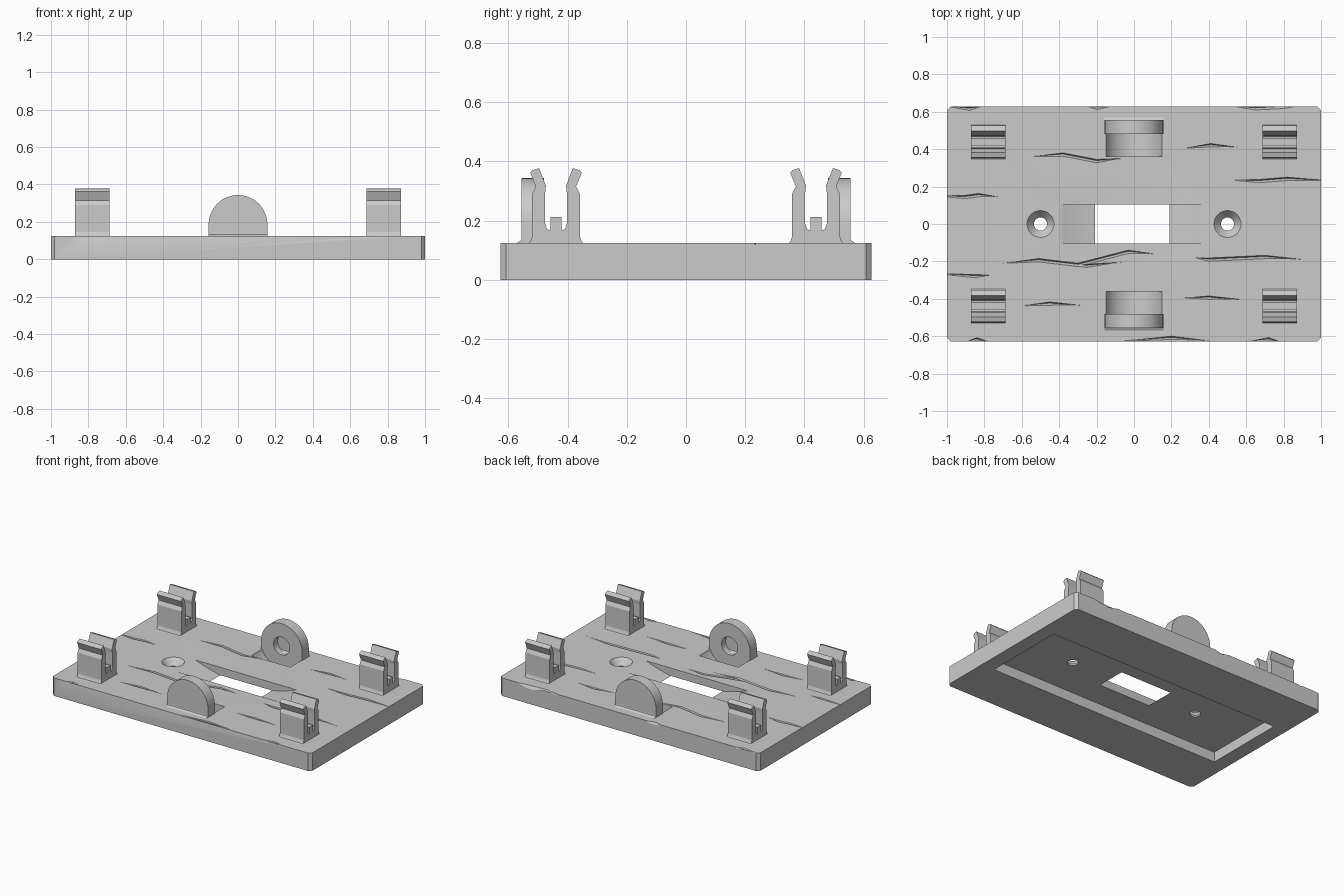
import bpy, bmesh, math
from mathutils import Vector, Matrix

cube = bpy.data.objects.get("Cube")
if cube:
    bpy.data.objects.remove(cube, do_unlink=True)

TOP = 0.125  # height of the plate surface

grey = bpy.data.materials.new("plain grey")
grey.use_nodes = True
grey.diffuse_color = (0.6, 0.6, 0.6, 1)
grey.node_tree.nodes["Principled BSDF"].inputs["Base Color"].default_value = grey.diffuse_color


def finish(name, bm):
    bmesh.ops.recalc_face_normals(bm, faces=bm.faces[:])
    mesh = bpy.data.meshes.new(name)
    bm.to_mesh(mesh)
    bm.free()
    mesh.materials.append(grey)
    obj = bpy.data.objects.new(name, mesh)
    bpy.context.collection.objects.link(obj)
    return obj


def box(name, x, y, z):
    bm = bmesh.new()
    bmesh.ops.create_cube(bm, size=1)
    for v in bm.verts:
        for axis, span in enumerate((x, y, z)):
            v.co[axis] = span[0] if v.co[axis] < 0 else span[1]
    return finish(name, bm)


def cone(name, centre, r1, r2, depth, along_y=False, sides=48):
    bm = bmesh.new()
    turn = Matrix.Rotation(math.pi / 2, 4, "X") if along_y else Matrix()
    bmesh.ops.create_cone(bm, cap_ends=True, segments=sides, radius1=r1, radius2=r2,
                          depth=depth, matrix=Matrix.Translation(centre) @ turn)
    return finish(name, bm)


def prism(name, points, offset):
    """Extrude a closed outline along an offset."""
    bm = bmesh.new()
    face = bm.faces.new([bm.verts.new(p) for p in points])
    new = bmesh.ops.extrude_face_region(bm, geom=[face])["geom"]
    moved = [g for g in new if isinstance(g, bmesh.types.BMVert)]
    bmesh.ops.translate(bm, verts=moved, vec=Vector(offset))
    return finish(name, bm)


def crack(path):
    """V-shaped groove cutter that tapers at both ends."""
    bm = bmesh.new()
    rings = []
    last = len(path) - 1
    for i, (x, y) in enumerate(path):
        size = 0.1 if i in (0, last) else 1
        w, d = 0.013 * size, 0.022 * size
        rings.append([bm.verts.new(p) for p in
                      ((x, y - w, TOP + 0.01), (x, y + w, TOP + 0.01), (x, y + w / 3, TOP - d))])
    for a, b in zip(rings, rings[1:]):
        for k in range(3):
            n = (k + 1) % 3
            bm.faces.new((a[k], a[n], b[n], b[k]))
    bm.faces.new(rings[0])
    bm.faces.new(rings[-1])
    return finish("crack_cutter", bm)


def cut(target, cutter):
    mod = target.modifiers.new("cut", "BOOLEAN")
    mod.operation = "DIFFERENCE"
    mod.solver = "EXACT"
    mod.object = cutter
    bpy.context.view_layer.objects.active = target
    bpy.ops.object.modifier_apply(modifier=mod.name)
    bpy.data.objects.remove(cutter, do_unlink=True)


def smooth(obj):
    bpy.ops.object.select_all(action="DESELECT")
    obj.select_set(True)
    bpy.context.view_layer.objects.active = obj
    bpy.ops.object.shade_smooth_by_angle(angle=math.radians(25))


# Base plate with chamfered upright corners
c = 0.02
corners = [(-1 + c, -0.627), (1 - c, -0.627), (1, -0.627 + c), (1, 0.627 - c),
           (1 - c, 0.627), (-1 + c, 0.627), (-1, 0.627 - c), (-1, -0.627 + c)]
plate = prism("base_plate", [(x, y, 0) for x, y in corners], (0, 0, TOP))

# Underside pocket, window and curved dish around the window
cut(plate, box("pocket_cutter", (-0.9, 0.9), (-0.29, 0.29), (-0.1, 0.07)))
cut(plate, cone("dish_cutter", (-0.01, 0, 1.115), 1.064, 1.064, 0.21, True, 160))
cut(plate, box("window_cutter", (-0.2, 0.19), (-0.09, 0.09), (-0.1, 0.3)))

# Countersunk screw holes and roller clearances
for s in (-1, 1):
    cut(plate, cone("screw_cutter", (s * 0.5, 0, 0.1), 0.035, 0.035, 0.3))
    cut(plate, cone("sink_cutter", (s * 0.5, 0, 0.105), 0.035, 0.076, 0.05))
    cut(plate, cone("clearance_cutter", (0, s * 0.42, 0.186), 0.162, 0.162, 0.12, True))

# Weathered cracks in the top face
cracks = [
    [(-.55, .36), (-.38, .37), (-.2, .335), (-.06, .35)],
    [(.27, .405), (.41, .42), (.55, .41)],
    [(.53, .235), (.67, .228), (.82, .24), (1.05, .23)],
    [(-1.05, .15), (-.9, .143), (-.83, .153), (-.73, .145)],
    [(-.7, -.21), (-.51, -.195), (-.3, -.22), (-.03, -.15), (.1, -.16)],
    [(-.34, -.22), (-.25, -.225), (-.07, -.205)],
    [(.33, -.18), (.4, -.192), (.7, -.178), (.9, -.19)],
    [(-1.05, -.265), (-.85, -.28), (-.77, -.275)],
    [(-.6, -.437), (-.45, -.427), (-.29, -.435)],
    [(.27, -.395), (.4, -.395), (.58, -.405)],
]
edge_cracks = [
    [(.53, .63), (.65, .617), (.8, .625), (.9, .63)],
    [(-1, .63), (-.88, .615), (-.8, .63)],
    [(-.25, .63), (-.2, .62), (-.1, .63)],
    [(-.05, -.625), (.2, -.61), (.4, -.625)],
    [(.6, -.63), (.72, -.618), (.78, -.63)],
    [(-.9, -.63), (-.84, -.618), (-.78, -.63)],
]
for path in cracks + edge_cracks:
    cut(plate, crack(path))
smooth(plate)

# Round-topped bearing lugs, each with a blind axle socket on its inner face
for s, side in ((-1, "front"), (1, "back")):
    r, axle = 0.157, 0.186
    outline = [(r, 0.12)]
    outline += [(r * math.cos(math.pi * i / 32), axle + r * math.sin(math.pi * i / 32))
                for i in range(33)]
    outline += [(-r, 0.12)]
    lug = prism(side + "_bearing_lug", [(x, s * 0.48, z) for x, z in outline], (0, s * 0.075, 0))
    cut(lug, cone("socket_cutter", (0, s * 0.48, axle), 0.062, 0.062, 0.09, True))
    smooth(lug)
    foot = [(-r, s * y, z) for y, z in ((0.5, 0.12), (0.575, 0.122), (0.557, 0.133), (0.55, 0.15))]
    prism(side + "_lug_foot", foot, (2 * r, 0, 0))

# Spring clips: flared feet, two arms with pinched necks and a centre stop
half = [(0.097, 0.12), (0.086, 0.13), (0.081, 0.145), (0.081, 0.29), (0.068, 0.315),
        (0.087, 0.362), (0.08, 0.37), (0.057, 0.377), (0.034, 0.318), (0.037, 0.29),
        (0.037, 0.19), (0.03, 0.17), (0.019, 0.168), (0.019, 0.212)]
profile = half + [(-y, z) for y, z in reversed(half)]
for sx, lr in ((-1, "right"), (1, "left")):
    for sy, fb in ((-1, "front"), (1, "back")):
        prism(fb + "_" + lr + "_clip",
              [(sx * 0.78 - 0.0925, sy * 0.439 + y, z) for y, z in profile], (0.185, 0, 0))
